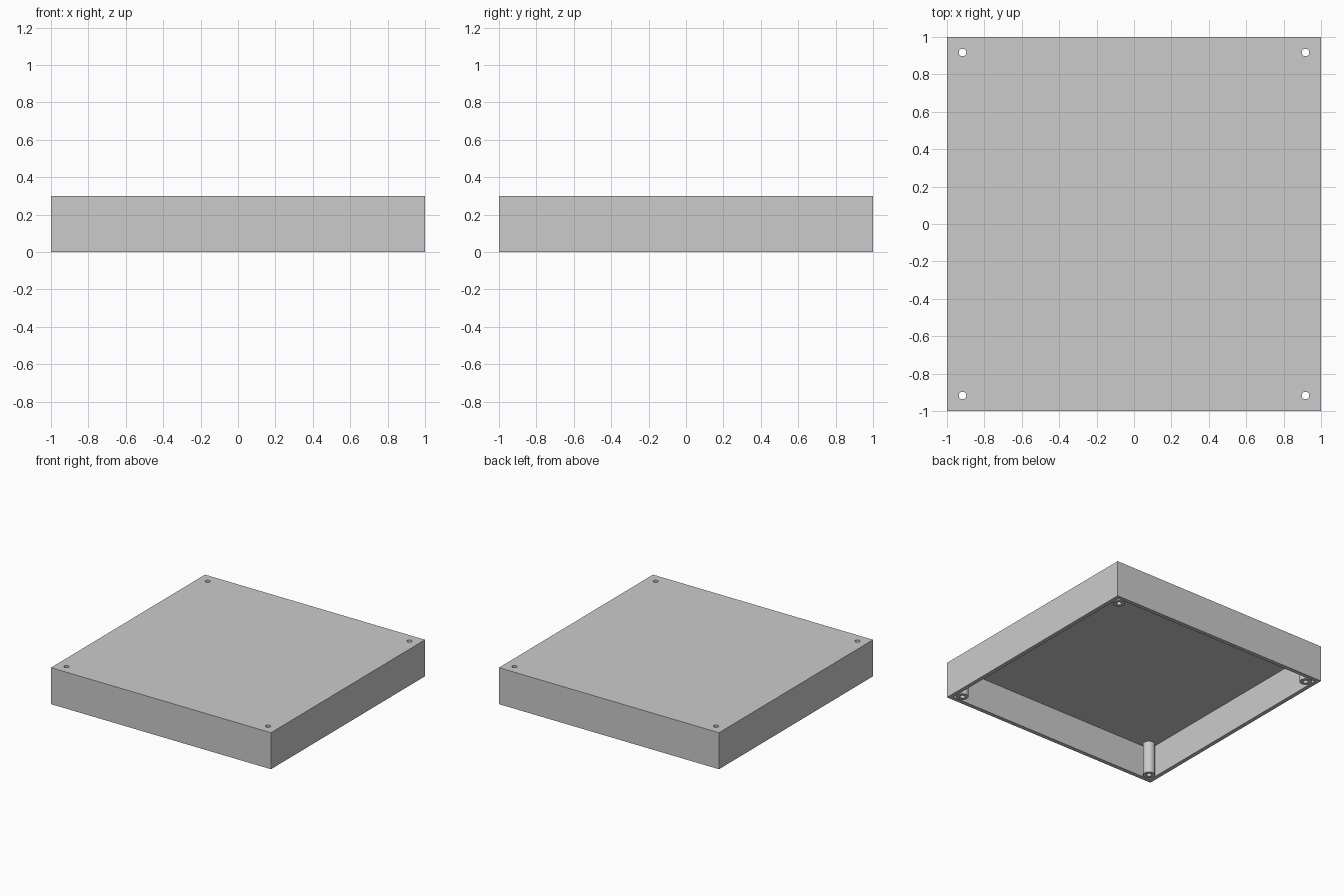
import bpy
import math

SIZE, HEIGHT = 2.0, 0.30      # outer cover
WALL = 0.033                  # wall and top plate thickness
POST_AT, POST_R, HOLE_R = 0.917, 0.046, 0.02

if "Cube" in bpy.data.objects:
    bpy.data.objects.remove(bpy.data.objects["Cube"], do_unlink=True)

grey = bpy.data.materials.new("light_grey")
grey.use_nodes = True
colour = (0.6, 0.6, 0.6, 1.0)
grey.diffuse_color = colour
grey.node_tree.nodes["Principled BSDF"].inputs["Base Color"].default_value = colour


def box(name, width, z0, z1):
    bpy.ops.mesh.primitive_cube_add(size=1, location=(0, 0, (z0 + z1) / 2))
    ob = bpy.context.object
    ob.name = name
    ob.scale = (width, width, z1 - z0)
    bpy.ops.object.transform_apply(location=True, rotation=False, scale=True)
    ob.data.materials.append(grey)
    return ob


def rod(name, x, y, radius, z0, z1):
    bpy.ops.mesh.primitive_cylinder_add(vertices=48, radius=radius, depth=z1 - z0,
                                        location=(x, y, (z0 + z1) / 2))
    ob = bpy.context.object
    ob.name = name
    ob.data.materials.append(grey)
    return ob


def combine(target, tool, operation):
    """Apply a boolean and discard the tool."""
    tool.hide_render = True
    bpy.context.view_layer.objects.active = target
    mod = target.modifiers.new(operation.lower(), 'BOOLEAN')
    mod.operation = operation
    mod.solver = 'EXACT'
    mod.object = tool
    bpy.ops.object.modifier_apply(modifier=mod.name)
    bpy.data.objects.remove(tool, do_unlink=True)


# Hollow cover, open underneath
cover = box("cover", SIZE, 0, HEIGHT)
combine(cover, box("cavity", SIZE - 2 * WALL, -0.1, HEIGHT - WALL), 'DIFFERENCE')

# Screw posts in the corners, drilled right through the top
for x in (-POST_AT, POST_AT):
    for y in (-POST_AT, POST_AT):
        combine(cover, rod("post", x, y, POST_R, 0, HEIGHT - WALL / 2), 'UNION')
        combine(cover, rod("screw_hole", x, y, HOLE_R, -0.1, HEIGHT + 0.1), 'DIFFERENCE')

# Smooth the round posts and holes, keep the box edges sharp
bpy.ops.object.select_all(action='DESELECT')
cover.select_set(True)
bpy.context.view_layer.objects.active = cover
bpy.ops.object.shade_smooth_by_angle(angle=math.radians(30))
